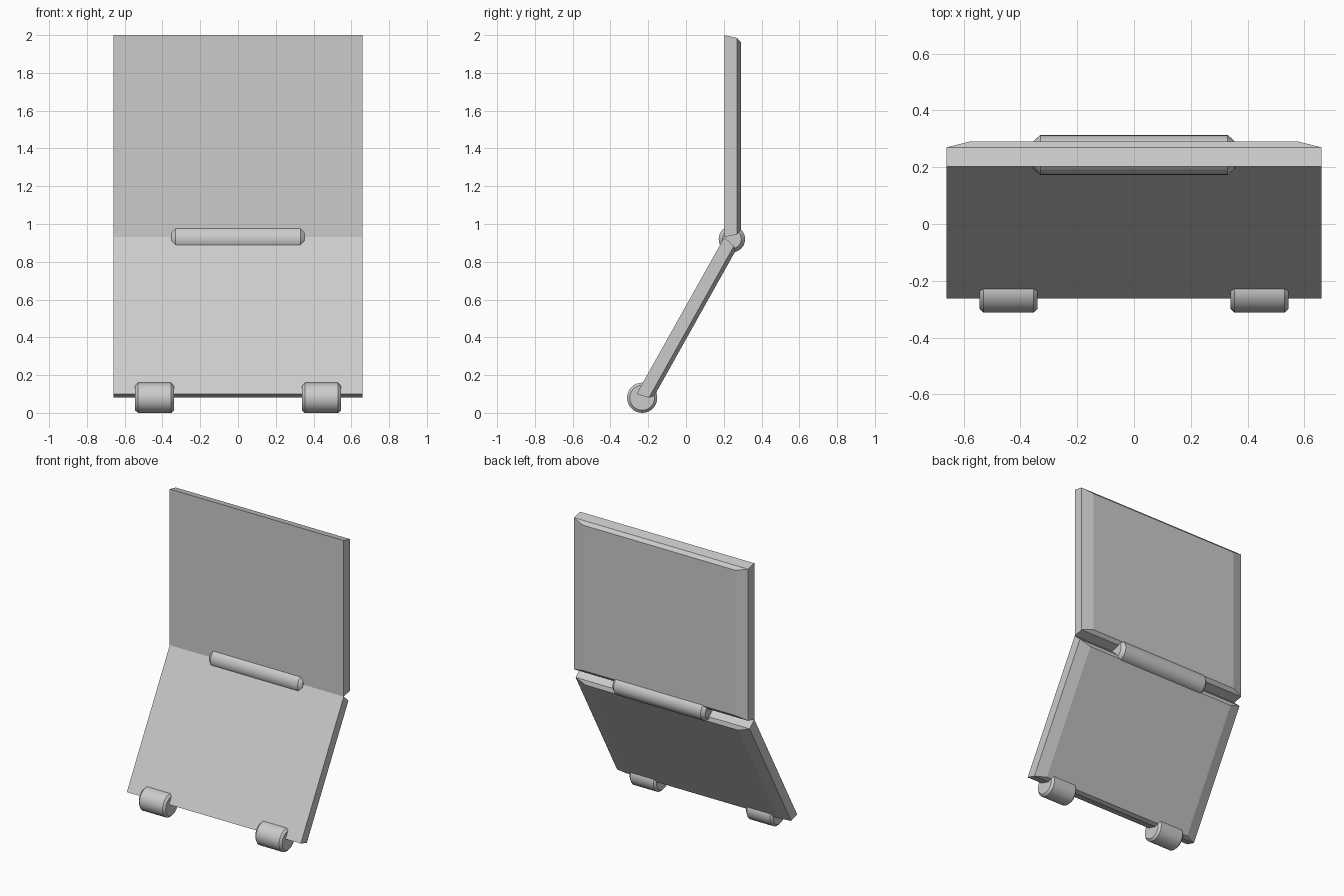
import bpy, bmesh, math
from mathutils import Matrix, Vector

if "Cube" in bpy.data.objects:
    bpy.data.objects.remove(bpy.data.objects["Cube"])

grey = bpy.data.materials.new("light grey")
grey.diffuse_color = (0.6, 0.6, 0.6, 1)
grey.use_nodes = True
grey.node_tree.nodes["Principled BSDF"].inputs["Base Color"].default_value = grey.diffuse_color


def finish(name, bm, matrix):
    bmesh.ops.recalc_face_normals(bm, faces=bm.faces)
    mesh = bpy.data.meshes.new(name)
    bm.to_mesh(mesh)
    bm.free()
    mesh.materials.append(grey)
    mesh.transform(matrix)
    ob = bpy.data.objects.new(name, mesh)
    bpy.context.collection.objects.link(ob)
    return ob


def panel(name, length, matrix):
    """Slab standing on its lower edge: flat front at y = 0, raised bevelled back."""
    bm = bmesh.new()
    rings = []
    for hw, y, inset in ((0.66, 0, 0), (0.66, 0.067, 0.015), (0.58, 0.087, 0.037)):
        rings.append([bm.verts.new(c) for c in (
            (-hw, y, inset), (hw, y, inset),
            (hw, y, length - inset), (-hw, y, length - inset))])
    bm.faces.new(rings[0])
    bm.faces.new(rings[-1])
    for a, b in zip(rings, rings[1:]):
        for i in range(4):
            j = (i + 1) % 4
            bm.faces.new((a[i], a[j], b[j], b[i]))
    return finish(name, bm, matrix)


def roller(name, x, y, z, half, radius, run, drop):
    """Cylinder along x with chamfered ends."""
    n = 32
    bm = bmesh.new()
    rings = []
    for px, r in ((-half, radius - drop), (-half + run, radius),
                  (half - run, radius), (half, radius - drop)):
        rings.append([bm.verts.new((px, r * math.cos(math.tau * i / n),
                                    r * math.sin(math.tau * i / n))) for i in range(n)])
    bm.faces.new(rings[0])
    bm.faces.new(rings[-1])
    for a, b in zip(rings, rings[1:]):
        for i in range(n):
            j = (i + 1) % n
            bm.faces.new((a[i], a[j], b[j], b[i]))
    ob = finish(name, bm, Matrix.Translation((x, y, z)))
    bpy.ops.object.select_all(action='DESELECT')
    ob.select_set(True)
    bpy.context.view_layer.objects.active = ob
    bpy.ops.object.shade_smooth_by_angle(angle=math.radians(25))


# Upright panel and the leaning panel that meets its lower front edge
fold = Vector((0, 0.203, 0.93))
foot = Vector((0, -0.262, 0.10))
panel("upper_panel", 2.0 - fold.z, Matrix.Translation(fold))
run = fold - foot
lean = math.atan2(run.y, run.z)
panel("lower_panel", run.length,
      Matrix.Translation(foot) @ Matrix.Rotation(-lean, 4, 'X'))

# Long hinge barrel at the fold
roller("hinge_barrel", 0, 0.243, 0.92, 0.353, 0.07, 0.023, 0.02)

# Pair of short barrels along the bottom edge
for side, s in (("left", -1), ("right", 1)):
    roller(side + "_foot_barrel", s * 0.442, -0.232, 0.08, 0.102, 0.08, 0.014, 0.014)
